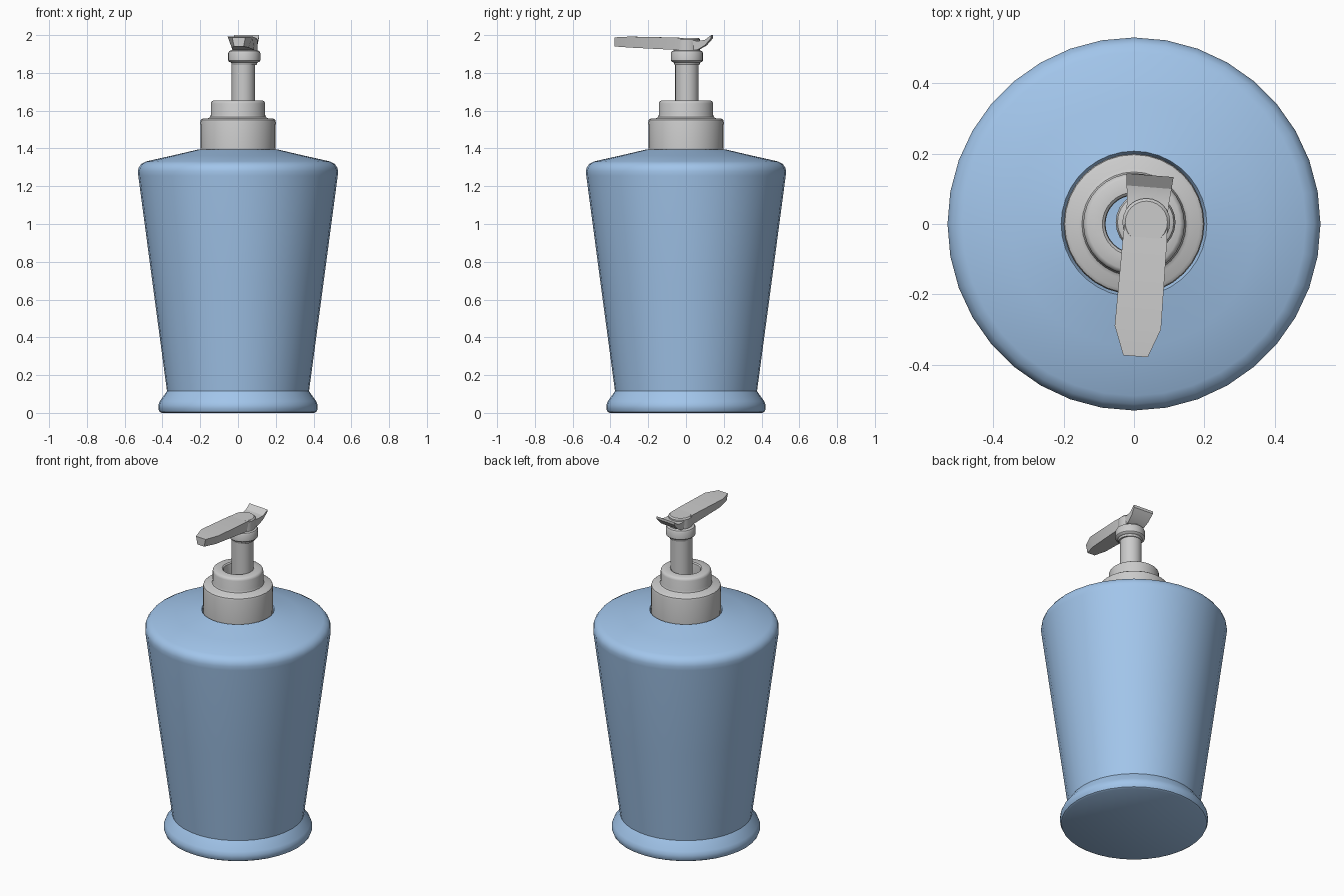
import bpy, math

if "Cube" in bpy.data.objects:
    bpy.data.objects.remove(bpy.data.objects["Cube"])

blue = bpy.data.materials.new("blue_plastic")
blue.diffuse_color = (0.36, 0.56, 0.83, 1)
blue.use_nodes = True
blue.node_tree.nodes["Principled BSDF"].inputs["Base Color"].default_value = blue.diffuse_color


def finish(name, verts, faces, mat=None, angle=35):
    me = bpy.data.meshes.new(name)
    me.from_pydata(verts, [], faces)
    ob = bpy.data.objects.new(name, me)
    bpy.context.collection.objects.link(ob)
    if mat:
        me.materials.append(mat)
    bpy.ops.object.select_all(action='DESELECT')
    bpy.context.view_layer.objects.active = ob
    ob.select_set(True)
    bpy.ops.object.shade_smooth_by_angle(angle=math.radians(angle))
    return ob


def lathe(name, profile, seg=32, cx=0, cy=0, mat=None, cap_start=False, cap_end=False):
    """Spin (radius, z) points, listed from bottom outside to top, about z."""
    verts = [(cx + r * math.cos(2 * math.pi * i / seg), cy + r * math.sin(2 * math.pi * i / seg), z)
             for r, z in profile for i in range(seg)]
    faces = []
    for k in range(len(profile) - 1):
        for i in range(seg):
            j = (i + 1) % seg
            faces.append((k * seg + i, k * seg + j, (k + 1) * seg + j, (k + 1) * seg + i))
    if cap_start:
        faces.append(tuple(reversed(range(seg))))
    if cap_end:
        faces.append(tuple(range((len(profile) - 1) * seg, len(profile) * seg)))
    return finish(name, verts, faces, mat)


def loft(name, sections, cx, cy, turn):
    """Join four-cornered sections (y, half top width, half bottom width, top z, bottom z)."""
    verts, faces = [], []
    for y, wt, wb, zt, zb in sections:
        verts += [(-wb, y, zb), (wb, y, zb), (wt, y, zt), (-wt, y, zt)]
    for k in range(len(sections) - 1):
        for i in range(4):
            j = (i + 1) % 4
            faces.append((k * 4 + i, k * 4 + j, k * 4 + 4 + j, k * 4 + 4 + i)[::-1])
    n = len(verts)
    faces += [(0, 1, 2, 3), (n - 1, n - 2, n - 3, n - 4)]
    ob = finish(name, verts, faces, angle=25)
    ob.location = (cx, cy, 0)
    ob.rotation_euler.z = turn
    return ob


# bottle with flared foot and rounded shoulder, open at the neck
lathe("bottle", [
    (0.405, 0), (0.415, 0.006), (0.422, 0.022), (0.422, 0.042), (0.414, 0.062), (0.376, 0.115),
    (0.453, 0.69), (0.528, 1.255), (0.53, 1.28), (0.525, 1.3), (0.512, 1.318), (0.488, 1.331),
    (0.35, 1.362), (0.212, 1.394), (0.207, 1.395), (0.203, 1.388), (0.198, 1.37)],
    seg=36, mat=blue, cap_start=True)

# stepped collar with an open bore
lathe("collar", [
    (0.198, 1.37), (0.2, 1.54), (0.197, 1.551), (0.187, 1.558), (0.158, 1.56), (0.148, 1.566),
    (0.144, 1.578), (0.144, 1.638), (0.14, 1.648), (0.131, 1.654), (0.09, 1.654), (0.083, 1.648),
    (0.081, 1.63), (0.081, 1.56)])

# pump stem and the head ring above it
px, py = 0.03, 0.005
lathe("stem", [(0.062, 1.45), (0.062, 1.9)], seg=24, cx=px - 0.002, cy=py, cap_start=True, cap_end=True)
lathe("head_ring", [
    (0.066, 1.843), (0.07, 1.855), (0.08, 1.859), (0.085, 1.865), (0.085, 1.905),
    (0.08, 1.915), (0.066, 1.921)],
    seg=24, cx=px + 0.003, cy=py, cap_start=True, cap_end=True)
lathe("head_hub", [(0.068, 1.915), (0.068, 1.978), (0.06, 1.986)],
      seg=24, cx=px + 0.005, cy=py, cap_end=True)

# flat spout and thumb tab, turned slightly
turn = math.radians(-4.6)
loft("spout", [
    (-0.382, 0.035, 0.025, 1.988, 1.94), (-0.3, 0.066, 0.045, 1.992, 1.934),
    (-0.06, 0.063, 0.055, 1.987, 1.922), (0.02, 0.06, 0.055, 1.982, 1.92)], px + 0.005, py, turn)
loft("thumb_tab", [
    (0.01, 0.058, 0.055, 1.978, 1.92), (0.06, 0.06, 0.055, 1.968, 1.922),
    (0.1, 0.064, 0.06, 1.975, 1.945), (0.134, 0.067, 0.065, 2.0, 1.984)], px + 0.005, py, turn)
